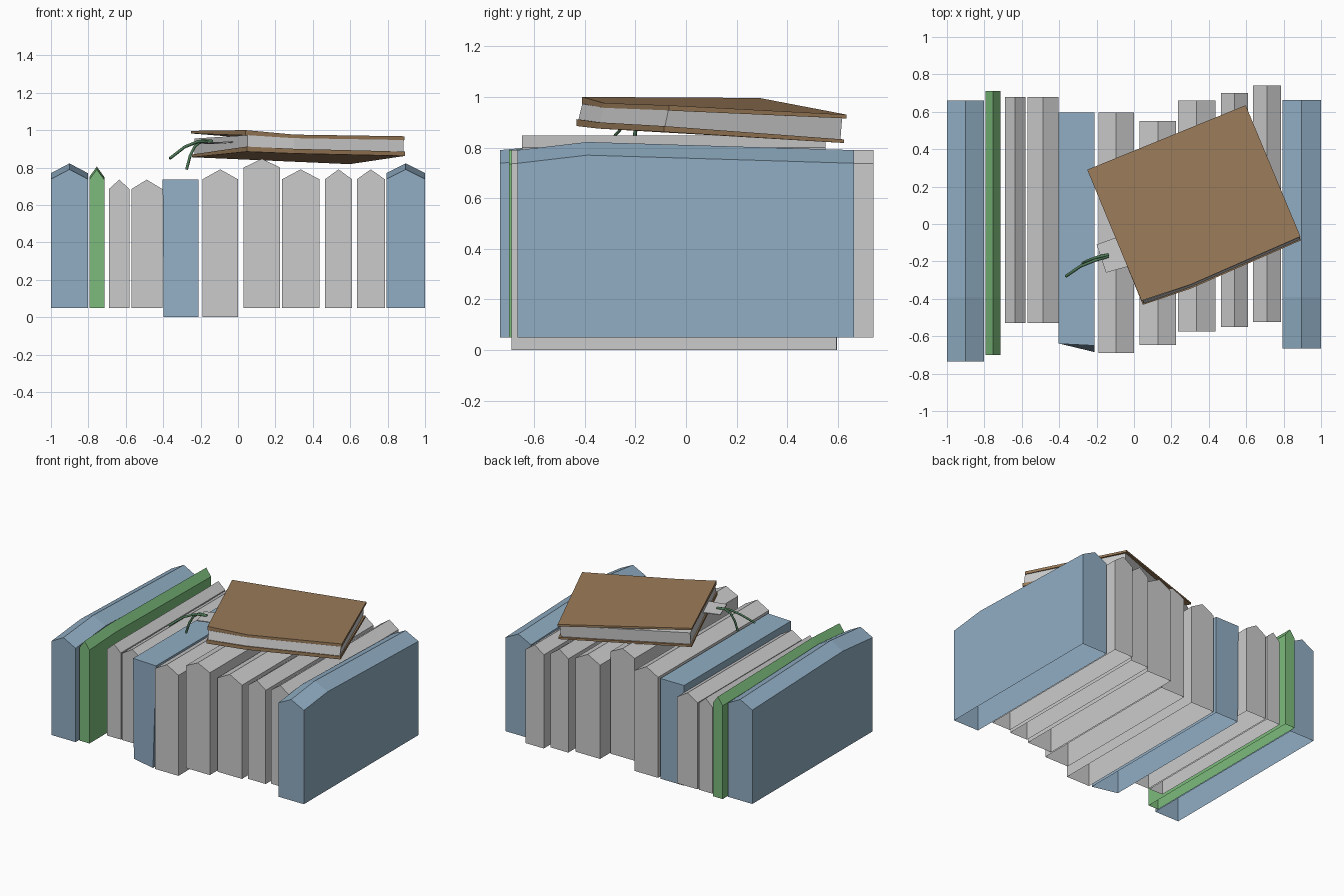
import bpy
from mathutils import Vector


def material(name, rgb):
    m = bpy.data.materials.new(name)
    m.diffuse_color = (*rgb, 1)
    return m


BLUE = material("blue", (0.28, 0.42, 0.55))
GREEN = material("green", (0.2, 0.5, 0.2))
BROWN = material("brown", (0.33, 0.2, 0.1))
DARK_GREEN = material("dark_green", (0.08, 0.2, 0.1))


def make(name, verts, faces, mat=None):
    me = bpy.data.meshes.new(name)
    me.from_pydata(verts, [], faces)
    me.update()
    ob = bpy.data.objects.new(name, me)
    bpy.context.collection.objects.link(ob)
    if mat:
        me.materials.append(mat)
    return ob


# Upright book: gabled cross-section lofted along y, open underneath
def book(name, x0, x1, y0, y1, eave, ridge, z0=0.05, mat=None, arch=0.0):
    stations = [(y0, 0), (y1, 0)]
    if arch:
        stations.insert(1, (-0.39, arch))
    verts = []
    for y, up in stations:
        verts += [(x0, y, z0), (x0, y, eave + up), ((x0 + x1) / 2, y, ridge + up),
                  (x1, y, eave + up), (x1, y, z0)]
    n = len(stations)
    faces = [(0, 4, 3, 2, 1), tuple(5 * (n - 1) + i for i in range(5))]
    for s in range(n - 1):
        a = 5 * s
        faces += [(a + i, a + i + 1, a + i + 6, a + i + 5) for i in range(4)]
    return make(name, verts, faces, mat)


book("left_end_book", -1.0, -0.803, -0.735, 0.66, 0.738, 0.79, mat=BLUE, arch=0.032)
book("thin_green_book", -0.795, -0.715, -0.70, 0.71, 0.735, 0.79, mat=GREEN, arch=0.015)
grey_books = [
    (-0.69, -0.58, -0.53, 0.68, 0.685, 0.735, 0.05),
    (-0.57, -0.405, -0.53, 0.68, 0.685, 0.735, 0.05),
    (-0.19, 0.0, -0.69, 0.595, 0.737, 0.79, 0.0),
    (0.03, 0.225, -0.648, 0.552, 0.80, 0.847, 0.05),
    (0.235, 0.435, -0.575, 0.66, 0.737, 0.79, 0.05),
    (0.465, 0.61, -0.55, 0.70, 0.737, 0.79, 0.05),
    (0.635, 0.785, -0.525, 0.74, 0.737, 0.79, 0.05),
]
for i, (x0, x1, y0, y1, e, r, z0) in enumerate(grey_books):
    book(f"grey_book_{i + 1}", x0, x1, y0, y1, e, r, z0)
book("right_end_book", 0.793, 1.0, -0.665, 0.663, 0.738, 0.79, mat=BLUE, arch=0.032)

# Flat-topped book, slightly skewed at the front, open underneath
make("flat_blue_book",
     [(-0.397, -0.64, 0), (-0.21, -0.685, 0), (-0.21, 0.597, 0), (-0.397, 0.597, 0),
      (-0.403, -0.64, 0.735), (-0.21, -0.65, 0.735), (-0.21, 0.597, 0.735), (-0.403, 0.597, 0.735)],
     [(4, 5, 6, 7), (0, 1, 5, 4), (1, 2, 6, 5), (2, 3, 7, 6), (3, 0, 4, 7)], BLUE)


# Closed slab between two rings of points (counter-clockwise seen from above)
def slab(name, low, high, mat=None):
    n = len(low)
    faces = [tuple(range(n))[::-1], tuple(range(n, 2 * n))]
    faces += [(i, (i + 1) % n, n + (i + 1) % n, n + i) for i in range(n)]
    return make(name, low + high, faces, mat)


def ring(outline, heights):
    return [(x, y, z) for (x, y), z in zip(outline, heights)]


# Lying book: corners run left-front, front bend, right-front, right-back, left-back
top = [(0.04, -0.41), (0.30, -0.325), (0.89, -0.067), (0.597, 0.635), (-0.25, 0.29)]
bottom = [(0.047, -0.432), (0.30, -0.347), (0.893, -0.087), (0.597, 0.625), (-0.245, 0.285)]
pages_low = [(0.052, -0.425), (0.30, -0.338), (0.885, -0.083), (0.588, 0.61), (-0.232, 0.278)]
pages_high = [(0.05, -0.41), (0.30, -0.325), (0.885, -0.07), (0.59, 0.617), (-0.232, 0.283)]
slab("lower_cover", ring(bottom, (0.885, 0.875, 0.862, 0.818, 0.855)),
     ring(bottom, (0.912, 0.9, 0.885, 0.832, 0.87)), BROWN)
slab("page_block", ring(pages_low, (0.91, 0.899, 0.884, 0.831, 0.869)),
     ring(pages_high, (0.973, 0.957, 0.947, 0.917, 0.955)))
slab("upper_cover", ring(top, (0.972, 0.956, 0.946, 0.915, 0.982)),
     ring(top, (1.0, 0.976, 0.967, 0.93, 0.996)), BROWN)

# Bookmark card sticking out of the pages
card = [(-0.15, -0.26), (0.05, -0.205), (0.02, -0.03), (-0.20, -0.11)]
slab("bookmark_card", ring(card, (0.93, 0.935, 0.93, 0.925)),
     ring(card, (0.936, 0.941, 0.936, 0.931)))


# Hanging ribbon strands: square section swept along a path
def strand(name, path, r):
    cu = bpy.data.curves.new(name, "CURVE")
    cu.dimensions = "3D"
    cu.bevel_depth = r
    cu.bevel_resolution = 0
    cu.use_fill_caps = True
    sp = cu.splines.new("POLY")
    sp.points.add(len(path) - 1)
    for p, co in zip(sp.points, path):
        p.co = (*co, 1)
    cu.materials.append(DARK_GREEN)
    bpy.context.collection.objects.link(bpy.data.objects.new(name, cu))


strand("ribbon_strand_long", [(-0.135, -0.165, 0.94), (-0.19, -0.175, 0.945),
       (-0.23, -0.19, 0.915), (-0.255, -0.2, 0.865), (-0.275, -0.21, 0.79)], 0.008)
strand("ribbon_strand_short", [(-0.135, -0.172, 0.94), (-0.21, -0.195, 0.94),
       (-0.285, -0.225, 0.91), (-0.365, -0.28, 0.848)], 0.008)
